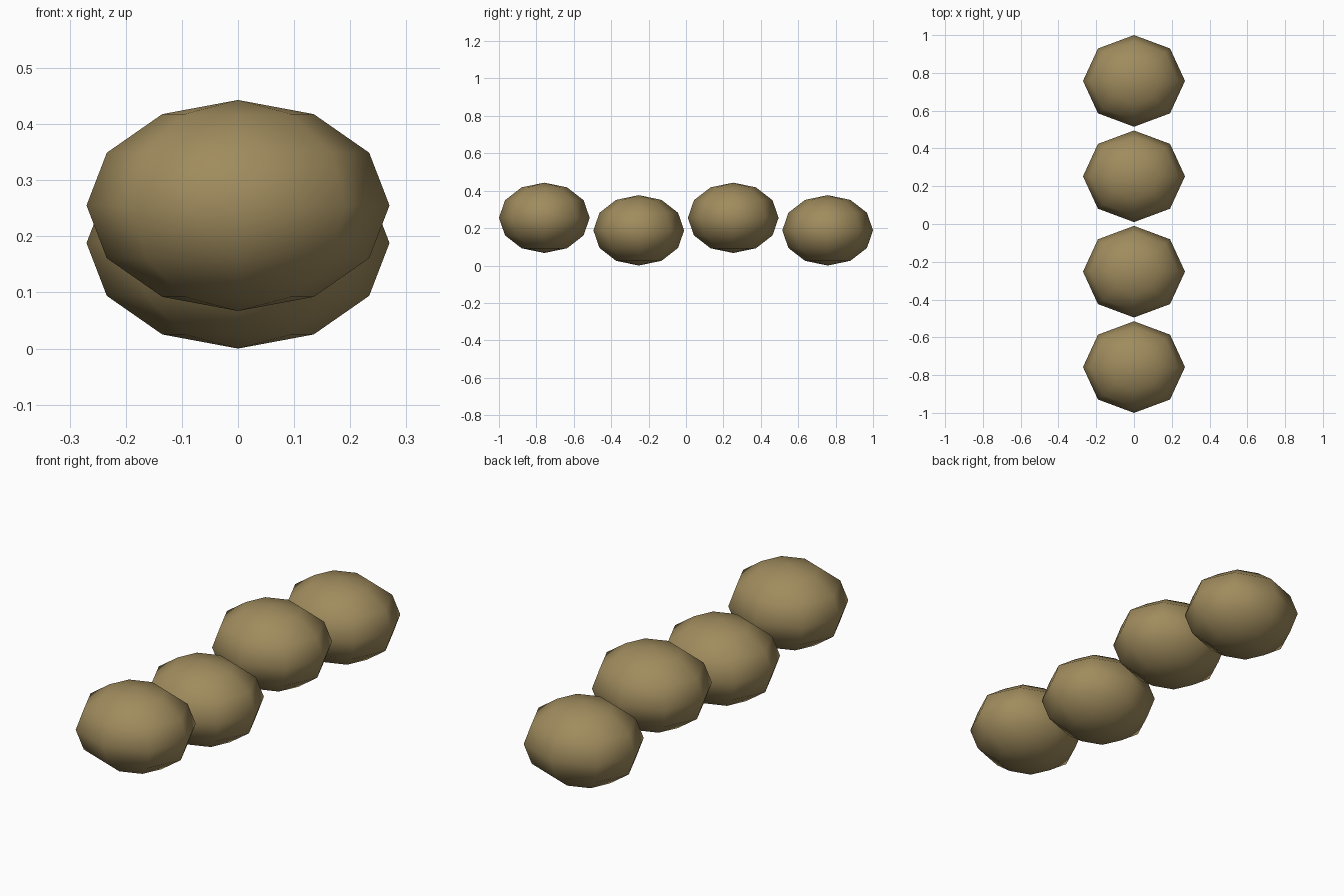
import bpy
import math

# Remove the default cube
cube = bpy.data.objects.get("Cube")
if cube:
    bpy.data.objects.remove(cube, do_unlink=True)

# Single earthy brown colour
BROWN = (0.35, 0.26, 0.11, 1.0)
brown = bpy.data.materials.new("earthy_brown")
brown.use_nodes = True
brown.diffuse_color = BROWN
brown.node_tree.nodes["Principled BSDF"].inputs["Base Color"].default_value = BROWN

RADII = (0.27, 0.2425, 0.188)
SPACING = 0.505
LIFT = 0.067


def add_segment(name, y, z):
    """Low-poly flattened ball with smooth shading."""
    bpy.ops.mesh.primitive_uv_sphere_add(segments=8, ring_count=6, radius=1, location=(0, y, z))
    ball = bpy.context.object
    ball.name = name
    ball.scale = RADII
    bpy.ops.object.transform_apply(location=False, rotation=False, scale=True)
    bpy.ops.object.shade_smooth_by_angle(angle=math.radians(60))
    ball.data.materials.append(brown)


# Row of body segments, alternately raised and resting on the ground
names = ("front_segment", "front_middle_segment", "rear_middle_segment", "rear_segment")
for i, name in enumerate(names):
    lift = LIFT if i % 2 == 0 else 0
    add_segment(name, (i - 1.5) * SPACING, RADII[2] + lift)
